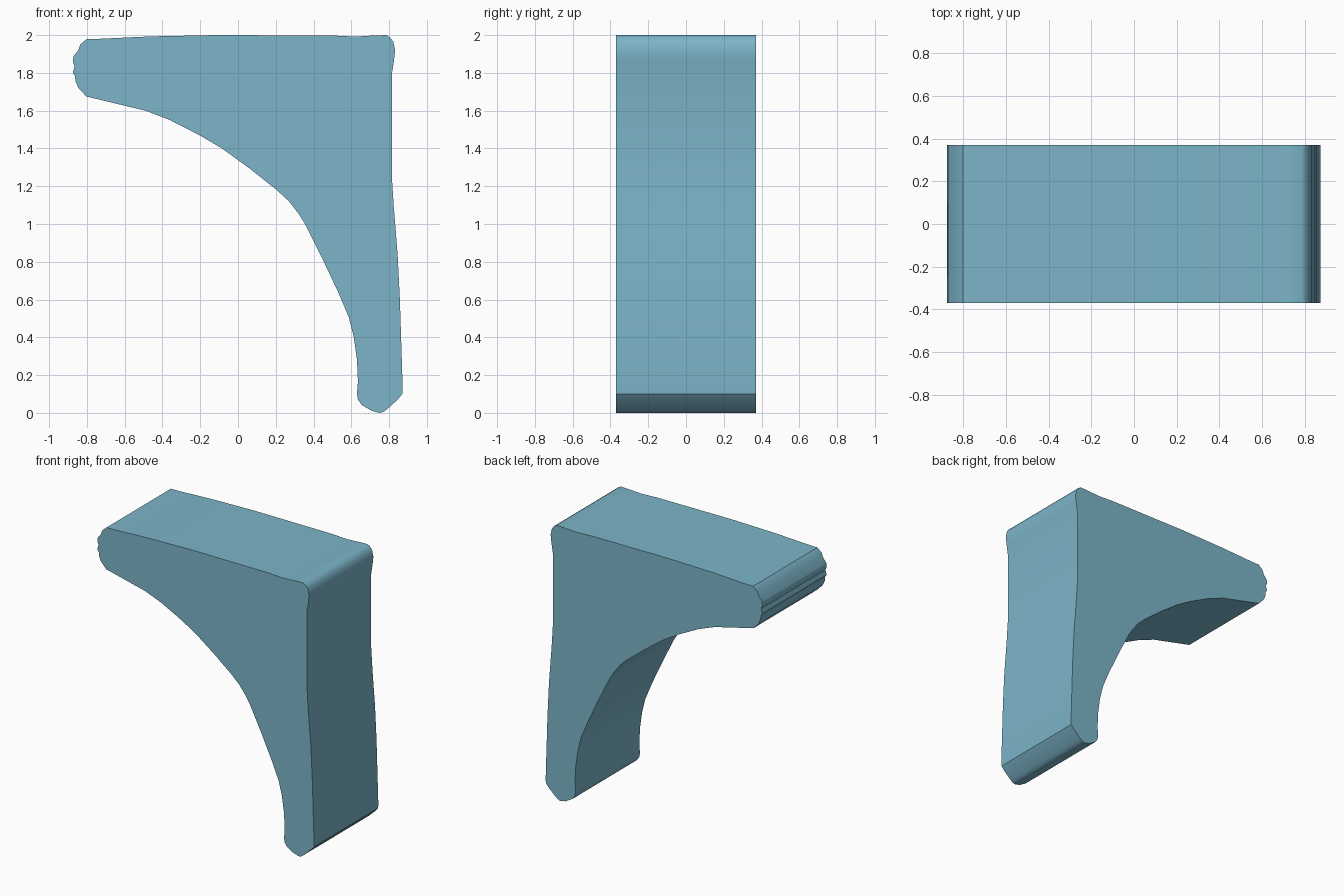
import bpy, bmesh
from math import radians

HALF_DEPTH = 0.37

# Side outline of the bracket (x, z), clockwise from the top left
top = [(-0.80, 1.98), (-0.745, 1.98), (-0.465, 1.993), (-0.12, 2.0), (0.5, 1.998),
       (0.62, 1.992), (0.72, 1.998), (0.785, 2.0)]
back = [(0.805, 1.988), (0.822, 1.965), (0.832, 1.92), (0.825, 1.86), (0.814, 1.79),
        (0.814, 1.26), (0.824, 1.10), (0.845, 0.84), (0.857, 0.60), (0.872, 0.13)]
foot = [(0.87, 0.10), (0.845, 0.07), (0.79, 0.02), (0.77, 0.005), (0.75, 0.0),
        (0.71, 0.01), (0.655, 0.042), (0.635, 0.07), (0.63, 0.10), (0.635, 0.165)]
arch = [(0.63, 0.28), (0.613, 0.40), (0.587, 0.505), (0.53, 0.64), (0.445, 0.82),
        (0.355, 1.0), (0.32, 1.055), (0.27, 1.12), (0.205, 1.18), (0.06, 1.295),
        (-0.085, 1.40), (-0.20, 1.468), (-0.36, 1.55), (-0.49, 1.60), (-0.803, 1.675)]
nose = [(-0.845, 1.72), (-0.86, 1.755), (-0.863, 1.785), (-0.875, 1.80), (-0.865, 1.835),
        (-0.875, 1.86), (-0.87, 1.89), (-0.845, 1.92), (-0.835, 1.95)]

# Bracket: outline face extruded through the depth
bm = bmesh.new()
face = bm.faces.new([bm.verts.new((x, -HALF_DEPTH, z))
                     for x, z in top + back + foot + arch + nose])
ext = bmesh.ops.extrude_face_region(bm, geom=[face])
bmesh.ops.translate(bm, vec=(0, 2 * HALF_DEPTH, 0),
                    verts=[v for v in ext["geom"] if isinstance(v, bmesh.types.BMVert)])
bmesh.ops.recalc_face_normals(bm, faces=bm.faces)

mesh = bpy.data.meshes.new("corner_bracket")
bm.to_mesh(mesh)
bm.free()
bracket = bpy.data.objects.new("corner_bracket", mesh)
bpy.context.collection.objects.link(bracket)

# Blue finish
mat = bpy.data.materials.new("blue_finish")
mat.diffuse_color = (0.20, 0.46, 0.58, 1)
mesh.materials.append(mat)

# Smooth rounded edges, crisp side faces
bpy.context.view_layer.objects.active = bracket
bracket.select_set(True)
bpy.ops.object.shade_smooth_by_angle(angle=radians(35))
